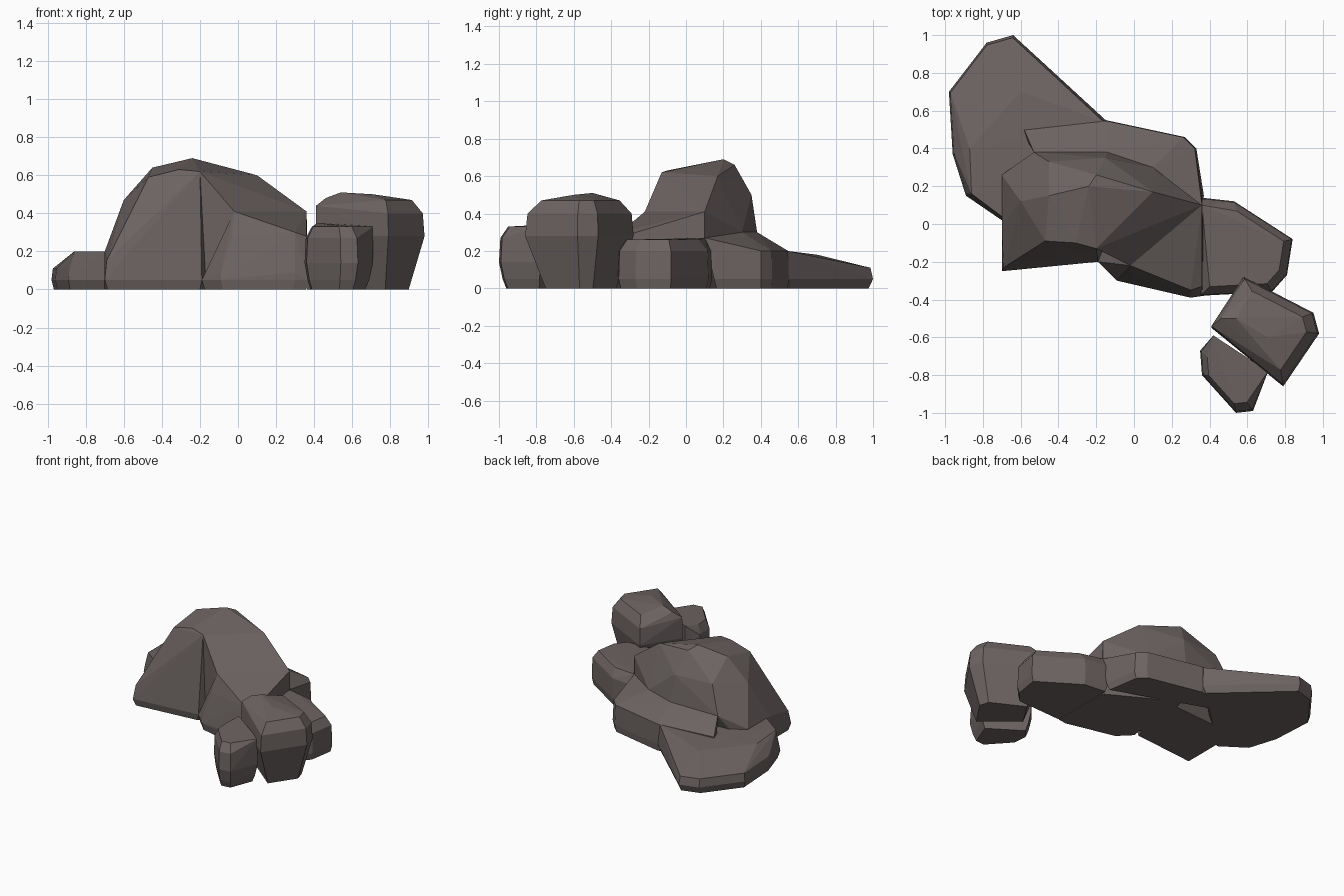
import bpy
import bmesh
from mathutils import Vector

default_cube = bpy.data.objects.get("Cube")
if default_cube:
    bpy.data.objects.remove(default_cube, do_unlink=True)

# One stone colour for every rock
stone = bpy.data.materials.new("warm grey stone")
stone.use_nodes = True
stone_colour = (.15, .125, .12, 1)
stone.diffuse_color = stone_colour
shader = stone.node_tree.nodes["Principled BSDF"]
shader.inputs["Base Color"].default_value = stone_colour
shader.inputs["Roughness"].default_value = .9

# Side profiles as (height, scale of the plan outline)
LOW_FOOT = [(0, .95), (.05, 1)]
FLAT_SLAB = LOW_FOOT + [(.11, .97)]
FLAT_SKIRT = LOW_FOOT + [(.2, .97)]
BEVELLED_BLOCK = LOW_FOOT + [(.2, .98), (.26, .8)]
UPRIGHT_BOULDER = [(0, .65), (.05, .7), (.28, 1), (.4, .96), (.47, .72)]
ROUNDED_BOULDER = [(0, .8), (.05, .9), (.14, 1), (.27, .96), (.33, .75)]


def profile_rings(outline, profile):
    """Repeat a plan outline at each height of a side profile, scaled about its centre."""
    corners = [Vector(point) for point in outline]
    centre = sum(corners, Vector((0, 0))) / len(corners)
    return [centre.lerp(corner, scale).to_3d() + Vector((0, 0, height))
            for height, scale in profile
            for corner in corners]


def lowered(point, height):
    """Place a corner straight below another one."""
    return Vector((point.x, point.y, height))


def rock(name, outline, profile, peaks):
    """Faceted stone: the hull of its profile rings and its own peak corners."""
    bm = bmesh.new()
    for corner in profile_rings(outline, profile) + [Vector(peak) for peak in peaks]:
        bm.verts.new(corner)
    hull = bmesh.ops.convex_hull(bm, input=bm.verts[:])
    leftover = {item for item in hull["geom_interior"] + hull["geom_unused"]
                if isinstance(item, bmesh.types.BMVert)}
    bmesh.ops.delete(bm, geom=list(leftover), context="VERTS")
    bmesh.ops.recalc_face_normals(bm, faces=bm.faces[:])

    mesh = bpy.data.meshes.new(name)
    bm.to_mesh(mesh)
    bm.free()
    mesh.materials.append(stone)
    stone_object = bpy.data.objects.new(name, mesh)
    bpy.context.collection.objects.link(stone_object)


# Corners shared by neighbouring rocks of the mound
summit = Vector((-.24, .2, .69))
brow = Vector((-.2, -.13, .62))
nape = Vector((-.2, .26, .66))
shoulder = Vector((.1, .17, .6))
saddle = Vector((-.02, -.22, .41))
neck_top = Vector((.36, .1, .41))
rear_edge = Vector((-.15, .35, .5))
rear_hem_middle = Vector((-.14, .38, .3))
rear_hem_right = Vector((-.53, .38, .3))
rear_hem_left = Vector((.1, .3, .3))
brow_foot = lowered(brow, .32)
neck_foot = lowered(neck_top, .27)

# Low slab reaching out behind the mound
rock("tail_slab",
     outline=[(-.64, 1), (-.78, .96), (-.98, .7), (-.96, .37),
              (-.89, .15), (-.7, .02), (-.15, .55)],
     profile=FLAT_SLAB,
     peaks=[(-.6, .7, .18), (-.87, .4, .19), (-.86, .16, .2),
            (-.7, .04, .2), (-.16, .54, .2)])

# Skirt around the back of the mound
rock("back_skirt",
     outline=[(-.15, .55), (.27, .46), (.33, .4), (.37, .15), (-.6, .5)],
     profile=FLAT_SKIRT,
     peaks=[rear_hem_right, rear_hem_middle, rear_hem_left, neck_foot])

# Main mound, right lobe with the steep front face
rock("mound_right_lobe",
     outline=[(-.7, .25), (-.7, -.25), (-.19, -.2), (0, .3)],
     profile=LOW_FOOT,
     peaks=[brow_foot, brow, summit, nape, rear_edge, rear_hem_right, rear_hem_middle,
            (-.7, .26, .2), (-.7, 0, .2), (-.69, -.23, .15), (-.19, -.18, .13),
            (-.31, -.1, .63), (-.47, -.09, .59), (-.6, .12, .47),
            (-.45, .15, .64), (-.45, .33, .5)])

# Main mound, left lobe sloping down towards the neck
rock("mound_left_lobe",
     outline=[brow.xy, saddle.xy, neck_top.xy, rear_hem_middle.xy],
     profile=LOW_FOOT,
     peaks=[summit, brow, nape, shoulder, saddle, neck_top, neck_foot, brow_foot,
            rear_edge, rear_hem_middle, rear_hem_left])

# Ledge below the left lobe
rock("front_ledge",
     outline=[(-.19, -.2), (-.09, -.3), (.3, -.39), (.37, -.38), (.37, .1), (-.1, .1)],
     profile=LOW_FOOT,
     peaks=[saddle, neck_top, (-.09, -.29, .09), (.3, -.39, .09),
            (-.03, -.26, .28), (.3, -.35, .3), (.36, -.33, .28)])

# Low rock joining the mound to the upright boulders
rock("neck_rock",
     outline=[(.35, .14), (.53, .12), (.84, -.08), (.81, -.27), (.73, -.36), (.35, -.38)],
     profile=BEVELLED_BLOCK,
     peaks=[neck_foot])

# Tall boulder
rock("tall_boulder",
     outline=[(.58, -.28), (.95, -.47), (.98, -.58), (.79, -.86), (.41, -.55)],
     profile=UPRIGHT_BOULDER,
     peaks=[(.41, -.54, .44), (.46, -.5, .48), (.54, -.5, .51), (.71, -.6, .5)])

# Smaller boulder leaning against its front
rock("front_boulder",
     outline=[(.35, -.67), (.36, -.8), (.54, -1), (.63, -.99), (.71, -.78), (.42, -.59)],
     profile=ROUNDED_BOULDER,
     peaks=[(.71, -.78, .33), (.42, -.59, .35)])
